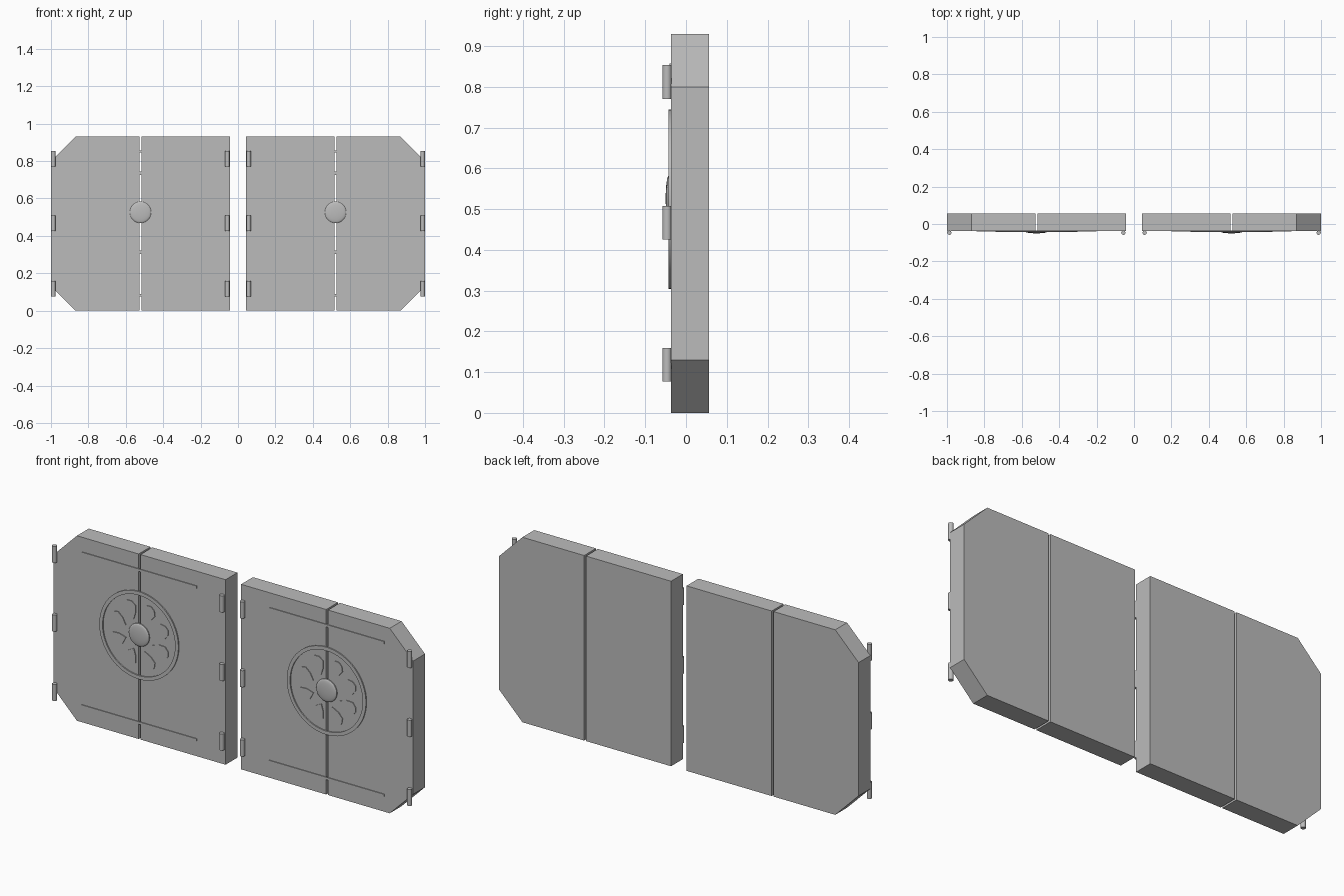
import bpy, bmesh, math

if "Cube" in bpy.data.objects:
    bpy.data.objects.remove(bpy.data.objects["Cube"])

MID = 0.5215            # x of the seam in each pair of leaves
FRONT, BACK = -0.037, 0.057
HEIGHT, CZ = 0.93, 0.524

grey = bpy.data.materials.new("plain grey")
grey.diffuse_color = (0.5, 0.5, 0.5, 1)
grey.use_nodes = True
grey.node_tree.nodes["Principled BSDF"].inputs["Base Color"].default_value = grey.diffuse_color


def finish(name, bm, smooth=False):
    bmesh.ops.recalc_face_normals(bm, faces=bm.faces)
    me = bpy.data.meshes.new(name)
    bm.to_mesh(me)
    bm.free()
    me.materials.append(grey)
    ob = bpy.data.objects.new(name, me)
    bpy.context.collection.objects.link(ob)
    if smooth:
        bpy.ops.object.select_all(action='DESELECT')
        ob.select_set(True)
        bpy.context.view_layer.objects.active = ob
        bpy.ops.object.shade_smooth_by_angle(angle=math.radians(35))
    return ob


def prism(bm, outline, y0, y1):
    """Extrude an (x, z) outline from y0 to y1."""
    face = bm.faces.new([bm.verts.new((x, y0, z)) for x, z in outline])
    ext = bmesh.ops.extrude_face_region(bm, geom=[face])
    for v in ext["geom"]:
        if isinstance(v, bmesh.types.BMVert):
            v.co.y = y1


def lathe(bm, profile, cx, cz, steps, closed):
    """Spin an (r, y) profile around the y axis through (cx, cz)."""
    rings = []
    for i in range(steps):
        a = math.tau * i / steps
        rings.append([bm.verts.new((cx + r * math.cos(a), y, cz + r * math.sin(a)))
                      for r, y in profile])
    n = len(profile)
    for i in range(steps):
        a, b = rings[i], rings[(i + 1) % steps]
        for j in range(n if closed else n - 1):
            k = (j + 1) % n
            bm.faces.new((a[j], a[k], b[k], b[j]))
    if not closed:
        for j in (0, -1):
            bm.faces.new([r[j] for r in rings])


for s, side in ((-1, "left"), (1, "right")):
    cx = s * MID

    # Outer leaf with two cut corners
    bm = bmesh.new()
    seam = MID + 0.005
    prism(bm, [(s * x, z) for x, z in ((seam, 0), (0.87, 0), (1, 0.13),
               (1, 0.80), (0.87, HEIGHT), (seam, HEIGHT))], FRONT, BACK)
    finish(side + "_outer_leaf", bm)

    # Inner leaf, square cornered
    bm = bmesh.new()
    seam = MID - 0.005
    prism(bm, [(s * x, z) for x, z in ((0.043, 0), (seam, 0),
               (seam, HEIGHT), (0.043, HEIGHT))], FRONT, BACK)
    finish(side + "_inner_leaf", bm)

    # Thin trim bars above and below the medallion
    bm = bmesh.new()
    for z in (0.083, 0.851):
        prism(bm, [(cx - 0.32, z - 0.006), (cx + 0.32, z - 0.006),
                   (cx + 0.32, z + 0.006), (cx - 0.32, z + 0.006)],
              FRONT + 0.002, FRONT - 0.004)
    finish(side + "_trim_bars", bm)

    # Medallion ring
    bm = bmesh.new()
    lathe(bm, [(0.202, FRONT + 0.002), (0.202, FRONT - 0.006),
               (0.220, FRONT - 0.006), (0.220, FRONT + 0.002)], cx, CZ, 64, True)
    finish(side + "_medallion_ring", bm, True)

    # Eight raised petals, set either side of the seam
    bm = bmesh.new()
    petal = [(0.080, 0), (0.110, -0.025), (0.142, -0.036), (0.165, -0.022),
             (0.174, 0), (0.165, 0.022), (0.142, 0.036), (0.110, 0.025)]
    for i in range(8):
        a = math.tau * (i + 0.5) / 8
        c, sn = math.cos(a), math.sin(a)
        prism(bm, [(cx + r * c - w * sn, CZ + r * sn + w * c) for r, w in petal],
              FRONT + 0.002, FRONT - 0.004)
    finish(side + "_petals", bm)

    # Domed boss in the centre
    bm = bmesh.new()
    dome = [(0.057, FRONT + 0.002), (0.057, FRONT - 0.005)]
    for i in range(1, 6):
        t = math.radians(i * 16)
        dome.append((0.057 * math.cos(t), FRONT - 0.005 - 0.008 * math.sin(t)))
    lathe(bm, dome, cx, CZ + 0.002, 32, False)
    finish(side + "_boss", bm, True)

    # Hinge barrels on both edges
    bm = bmesh.new()
    for x in (0.057, 0.9875):
        for z in (0.118, 0.4665, 0.812):
            res = bmesh.ops.create_cone(bm, cap_ends=True, segments=16,
                                        radius1=0.0115, radius2=0.0115, depth=0.083)
            bmesh.ops.translate(bm, verts=res["verts"], vec=(s * x, -0.0465, z))
    finish(side + "_hinge_barrels", bm, True)
